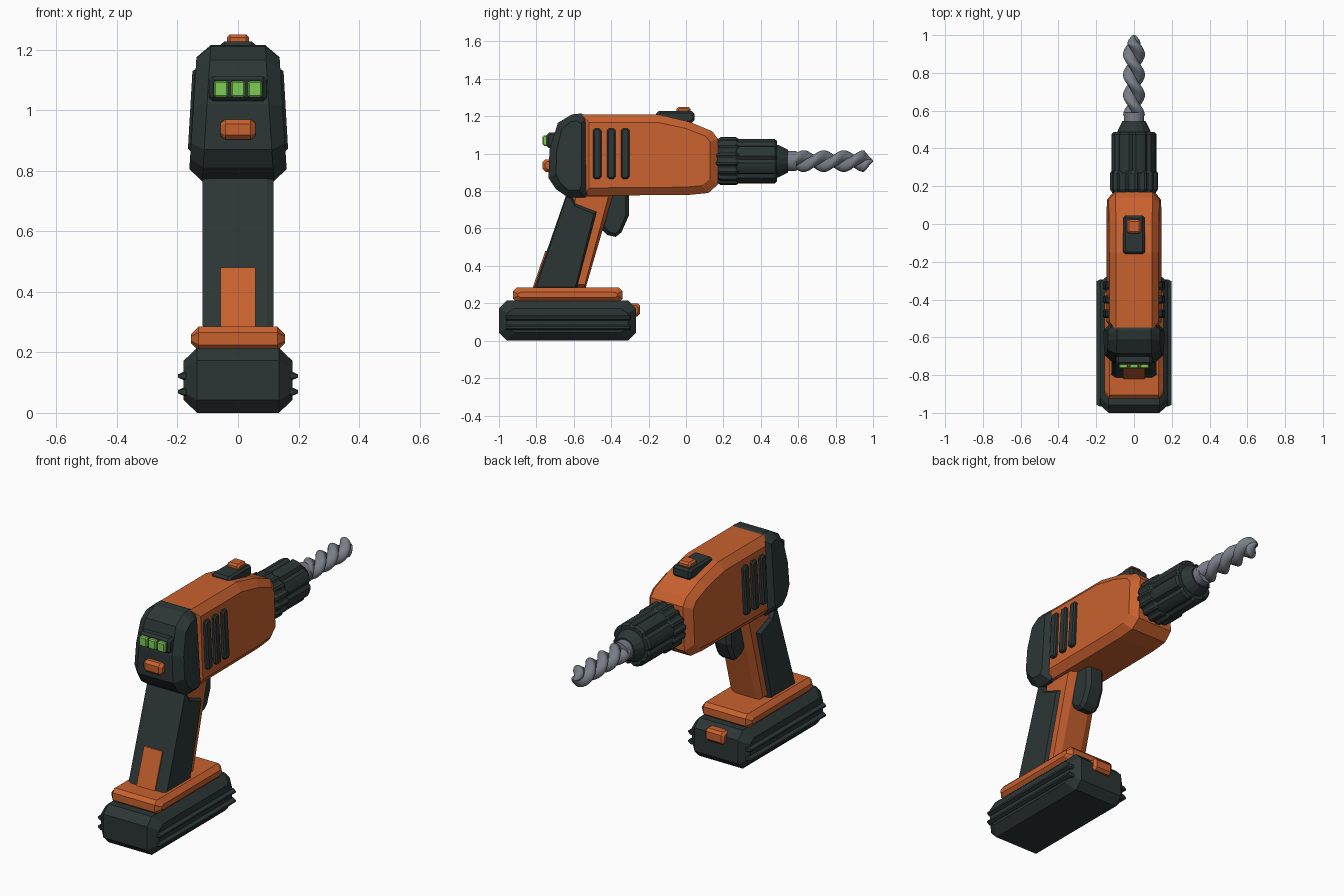
import bpy, bmesh, math

cube = bpy.data.objects.get("Cube")
if cube:
    bpy.data.objects.remove(cube)


def material(name, rgb):
    mat = bpy.data.materials.new(name)
    mat.use_nodes = True
    mat.diffuse_color = (*rgb, 1)
    mat.node_tree.nodes["Principled BSDF"].inputs["Base Color"].default_value = (*rgb, 1)
    return mat


ORANGE = material("orange plastic", (0.58, 0.12, 0.028))
DARK = material("dark rubber", (0.025, 0.036, 0.036))
GREEN = material("green light", (0.2, 0.6, 0.09))
STEEL = material("grey steel", (0.19, 0.205, 0.24))


def loft(name, rings, mat):
    """Skin a list of equal-length point rings and cap both ends."""
    bm = bmesh.new()
    loops = [[bm.verts.new(p) for p in ring] for ring in rings]
    n = len(loops[0])
    for a, b in zip(loops, loops[1:]):
        for i in range(n):
            j = (i + 1) % n
            bm.faces.new((a[i], a[j], b[j], b[i]))
    bm.faces.new(loops[0])
    bm.faces.new(loops[-1])
    bmesh.ops.recalc_face_normals(bm, faces=bm.faces)
    mesh = bpy.data.meshes.new(name)
    bm.to_mesh(mesh)
    bm.free()
    mesh.materials.append(mat)
    obj = bpy.data.objects.new(name, mesh)
    bpy.context.collection.objects.link(obj)
    return obj


def prism(name, profile, width, mat, chamfer=0.01, inset=0.01, taper=0.0, cx=0.0):
    """Side (y, z) profile extruded across x, chamfered at both sides."""
    ys, zs = zip(*profile)
    cy, cz = (min(ys) + max(ys)) / 2, (min(zs) + max(zs)) / 2
    fy = 1 - 2 * inset / (max(ys) - min(ys))
    fz = 1 - 2 * inset / (max(zs) - min(zs))
    small = [(cy + (y - cy) * fy, cz + (z - cz) * fz) for y, z in profile]

    def ring(side, points, cut):
        return [(cx + side * (width - cut - taper * (z - cz)), y, z) for y, z in points]

    return loft(name, [ring(-1, small, 0), ring(-1, profile, chamfer),
                       ring(1, profile, chamfer), ring(1, small, 0)], mat)


def octagon(y0, y1, z0, z1, c):
    """Rectangle with cut corners."""
    return [(y0 + c, z0), (y1 - c, z0), (y1, z0 + c), (y1, z1 - c),
            (y1 - c, z1), (y0 + c, z1), (y0, z1 - c), (y0, z0 + c)]


AXIS = 0.96


def turned(name, stations, count, mat, radius=lambda i: 0.0):
    """Round part along y; radius(i) lowers single points for grooves."""
    rings = []
    for y, r in stations:
        ring = []
        for i in range(count):
            a = math.tau * (i + 0.5) / count
            rr = r - radius(i)
            ring.append((rr * math.cos(a), y, AXIS + rr * math.sin(a)))
        rings.append(ring)
    return loft(name, rings, mat)


# Motor housing and rear cap
prism("motor_housing",
      [(-0.56, 0.775), (0.02, 0.78), (0.12, 0.79), (0.17, 0.835), (0.17, 1.08),
       (0.14, 1.12), (0.02, 1.17), (-0.15, 1.21), (-0.56, 1.21)],
      0.138, ORANGE, 0.035, 0.042, 0.04)
prism("rear_cap",
      [(-0.52, 0.79), (-0.54, 0.765), (-0.63, 0.765), (-0.695, 0.81), (-0.735, 0.87),
       (-0.73, 1.02), (-0.685, 1.165), (-0.61, 1.21), (-0.56, 1.215), (-0.52, 1.2)],
      0.149, DARK, 0.045, 0.04, 0.063)

# Cooling vents, standing proud on both sides
for i in range(3):
    y = -0.475 + 0.075 * i
    prism(f"vent_{i + 1}", octagon(y - 0.022, y + 0.022, 0.865, 1.135, 0.01),
          0.158, DARK, 0.008, 0.007, 0.058)

# Rear indicator panel, lights and button
prism("light_panel", octagon(-0.745, -0.66, 1.03, 1.112, 0.012), 0.095, DARK, 0.012, 0.01)
for i in range(3):
    prism(f"light_{i + 1}", octagon(-0.766, -0.7, 1.042, 1.097, 0.006),
          0.023, GREEN, 0.005, 0.005, cx=0.056 * (i - 1))
prism("rear_button", octagon(-0.766, -0.68, 0.903, 0.97, 0.015), 0.058, ORANGE, 0.016, 0.013)

# Top switch
prism("switch_plate", octagon(-0.16, 0.045, 1.165, 1.227, 0.012), 0.057, DARK, 0.012, 0.01)
prism("switch_button", octagon(-0.05, 0.023, 1.2, 1.25, 0.01), 0.037, ORANGE, 0.01, 0.009)

# Handle
prism("handle_core", [(-0.7, 0.27), (-0.54, 0.27), (-0.385, 0.8), (-0.6, 0.8)],
      0.1, ORANGE, 0.04, 0.03)
prism("grip",
      [(-0.817, 0.27), (-0.585, 0.27), (-0.475, 0.69), (-0.59, 0.735), (-0.62, 0.79),
       (-0.637, 0.79)],
      0.118, DARK, 0.022, 0.018)
prism("grip_plate", [(-0.821, 0.28), (-0.8, 0.28), (-0.73, 0.48), (-0.752, 0.48)],
      0.057, ORANGE, 0.001, 0.001)
prism("trigger",
      [(-0.455, 0.6), (-0.42, 0.565), (-0.375, 0.555), (-0.345, 0.58), (-0.305, 0.67),
       (-0.305, 0.8), (-0.4, 0.8)],
      0.055, DARK, 0.02, 0.018)

# Foot and battery
prism("foot_plate", octagon(-0.925, -0.34, 0.205, 0.285, 0.02), 0.155, ORANGE, 0.025, 0.025)
prism("battery", octagon(-1.0, -0.268, 0.0, 0.215, 0.042), 0.18, DARK, 0.045, 0.043)
for i, z in enumerate((0.07, 0.122)):
    prism(f"battery_rib_{i + 1}", octagon(-0.965, -0.295, z - 0.013, z + 0.013, 0.004),
          0.199, DARK, 0.018, 0.008)
prism("battery_latch", octagon(-0.31, -0.245, 0.13, 0.2, 0.014), 0.06, ORANGE, 0.014, 0.012)

# Chuck
turned("chuck_collar", [(0.16, 0.112), (0.185, 0.128), (0.268, 0.128), (0.285, 0.116)],
       64, DARK, lambda i: 0.01 if i % 4 < 2 else 0.0)
turned("chuck_sleeve", [(0.27, 0.119), (0.475, 0.119), (0.487, 0.108)],
       40, DARK, lambda i: 0.013 if i % 5 == 0 else 0.0)
turned("chuck_nose", [(0.47, 0.09), (0.495, 0.088), (0.545, 0.062)], 16, DARK)

# Drill bit: round shank, then a twisted two-strand section
turned("bit_shank", [(0.53, 0.054), (0.59, 0.054)], 24, STEEL)
STRAND, OFFSET, PITCH, STEPS = 0.034, 0.024, 0.215, 72
rings = []
for s in range(STEPS + 1):
    y = 0.575 + 0.425 * s / STEPS
    scale = min(1.0, 0.12 + (1.0 - y) / 0.055)
    twist = math.tau * (y - 0.575) / PITCH
    ring = []
    for i in range(32):
        a = math.tau * i / 32
        r = OFFSET * abs(math.cos(a))
        r = scale * (r + math.sqrt(STRAND ** 2 - (OFFSET * math.sin(a)) ** 2))
        ring.append((r * math.cos(a - twist), y, AXIS - r * math.sin(a - twist)))
    rings.append(ring)
bit = loft("bit_twist", rings, STEEL)
bpy.ops.object.select_all(action="DESELECT")
bit.select_set(True)
bpy.context.view_layer.objects.active = bit
bpy.ops.object.shade_smooth_by_angle(angle=math.radians(50))
